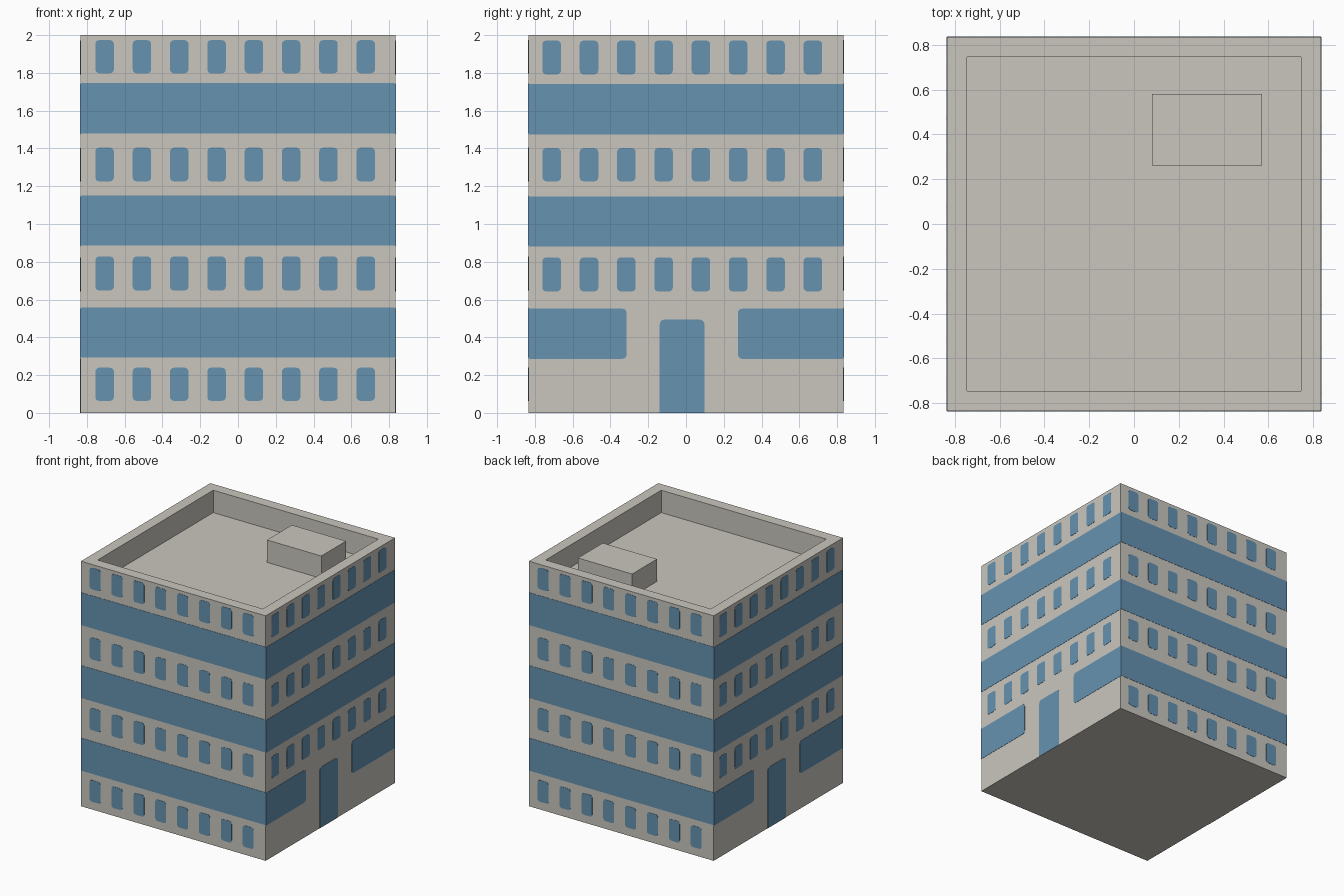
import bpy, bmesh, math
from mathutils import Matrix, Vector

if "Cube" in bpy.data.objects:
    bpy.data.objects.remove(bpy.data.objects["Cube"])

H = 0.834          # half width of the block
T = 0.002          # thickness of the glass plates
ROOF = 1.817       # roof deck height


def material(name, rgb):
    m = bpy.data.materials.new(name)
    m.diffuse_color = (*rgb, 1.0)
    m.use_nodes = True
    m.node_tree.nodes["Principled BSDF"].inputs["Base Color"].default_value = m.diffuse_color
    return m


STONE = material("warm grey stone", (0.591, 0.565, 0.515))
GLASS = material("blue glass", (0.133, 0.287, 0.434))


def finish(bm, name, mat):
    bmesh.ops.recalc_face_normals(bm, faces=bm.faces)
    mesh = bpy.data.meshes.new(name)
    bm.to_mesh(mesh)
    bm.free()
    mesh.materials.append(mat)
    ob = bpy.data.objects.new(name, mesh)
    bpy.context.collection.objects.link(ob)
    return ob


def box(bm, lo, hi):
    lo, hi = Vector(lo), Vector(hi)
    mat = Matrix.Translation((lo + hi) / 2) @ Matrix.Diagonal((*(hi - lo), 1))
    bmesh.ops.create_cube(bm, size=1, matrix=mat)


def plate(bm, u0, u1, z0, z1, radii=(0, 0, 0, 0)):
    """Thin panel on the front wall; radii run bottom-left, bottom-right, top-right, top-left."""
    corners = [(u0, z0, 1, 1), (u1, z0, -1, 1), (u1, z1, -1, -1), (u0, z1, 1, -1)]
    pts = []
    for i, ((u, z, su, sz), r) in enumerate(zip(corners, radii)):
        if r == 0:
            pts.append((u, z))
            continue
        for k in range(4):
            a = math.pi + i * math.pi / 2 + k * math.pi / 6
            pts.append((u + su * r + r * math.cos(a), z + sz * r + r * math.sin(a)))
    face = bm.faces.new([bm.verts.new((u, -H, z)) for u, z in pts])
    out = bmesh.ops.extrude_face_region(bm, geom=[face])["geom"]
    bmesh.ops.translate(bm, vec=(0, -T, 0),
                        verts=[g for g in out if isinstance(g, bmesh.types.BMVert)])


def wall_part(name, angle, panels):
    bm = bmesh.new()
    for p in panels:
        plate(bm, *p)
    bm.transform(Matrix.Rotation(math.radians(angle), 4, 'Z'))
    finish(bm, name, GLASS)


# Main block with a parapet around a sunken roof
bm = bmesh.new()
box(bm, (-H, -H, 0), (H, H, 2))
top = max(bm.faces, key=lambda f: f.calc_center_median().z)
bmesh.ops.inset_region(bm, faces=[top], thickness=0.125)
out = bmesh.ops.extrude_face_region(bm, geom=[top])["geom"]
bmesh.ops.translate(bm, vec=(0, 0, ROOF - 2),
                    verts=[g for g in out if isinstance(g, bmesh.types.BMVert)])
if top.is_valid:
    bm.faces.remove(top)
finish(bm, "building_block", STONE)

# Roof service hut
bm = bmesh.new()
box(bm, (0.08, 0.26, ROOF - 0.005), (0.57, 0.58, 2))
finish(bm, "roof_hut", STONE)


def windows(first, rows):
    r = 0.02
    return [(first + 0.1975 * i - 0.049, first + 0.1975 * i + 0.049, z0, z1, (r,) * 4)
            for z0, z1 in rows for i in range(8)]


# Front and back walls: four window rows and three ribbon bands
for side, angle in (("front", 0), ("back", 180)):
    wall_part(side + "_windows", angle, windows(
        -0.706, [(0.064, 0.239), (0.648, 0.828), (1.226, 1.404), (1.798, 1.973)]))
    wall_part(side + "_bands", angle, [
        (-H, H, z, z + 0.266) for z in (0.292, 0.885, 1.48)])

# Right and left walls: three window rows, bands and an entrance
for side, angle in (("right", 90), ("left", 270)):
    wall_part(side + "_windows", angle, windows(
        -0.711, [(0.643, 0.823), (1.226, 1.402), (1.792, 1.971)]))
    r = 0.025
    wall_part(side + "_bands", angle, [
        (-H, H, 0.88, 1.146), (-H, H, 1.475, 1.741),
        (-H, -0.314, 0.286, 0.552, (0, r, r, 0)),
        (0.274, H, 0.286, 0.552, (r, 0, 0, r))])
    wall_part(side + "_door", angle, [(-0.139, 0.098, 0, 0.494, (0, 0, r, r))])
